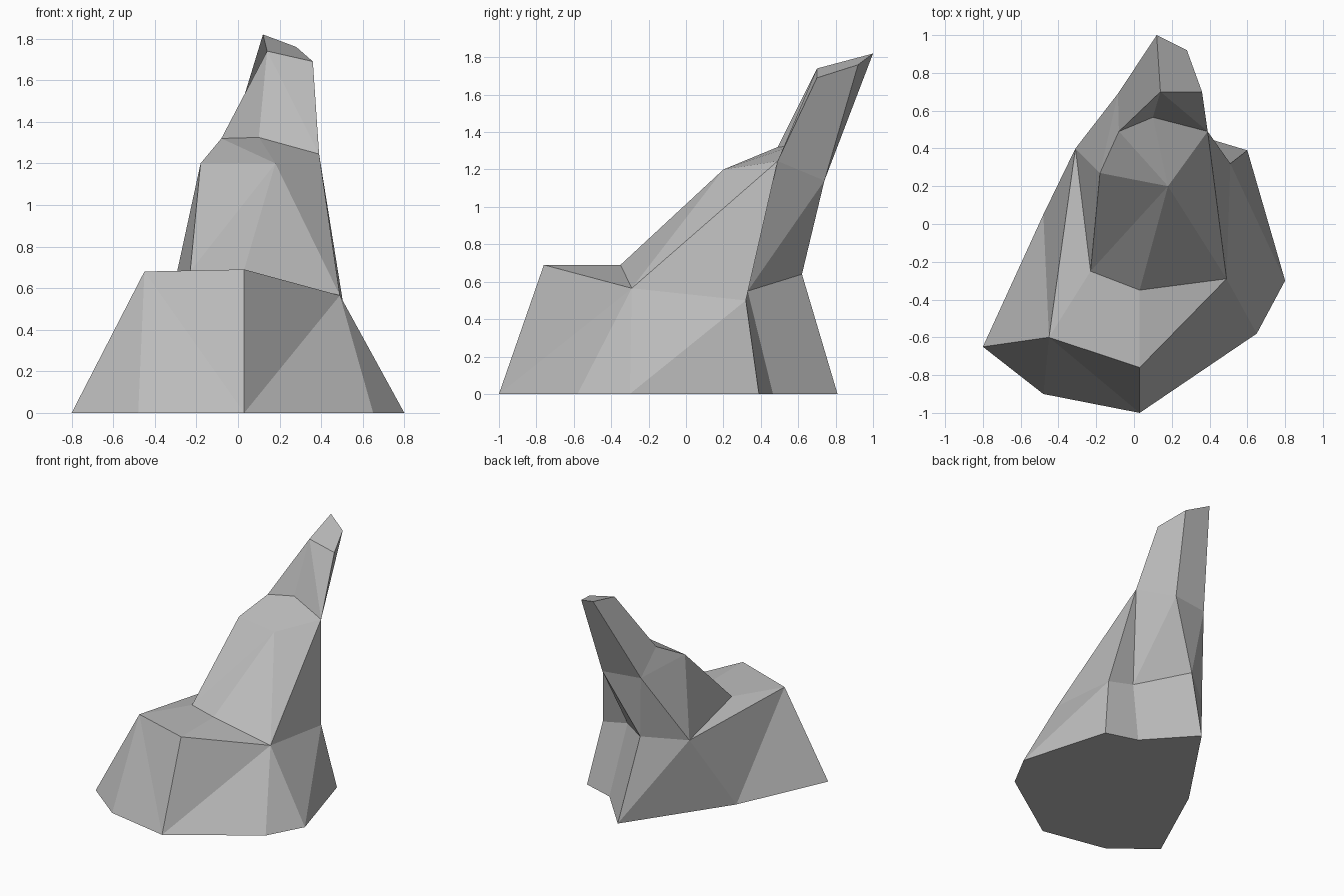
import bpy
import bmesh

# Remove only the default cube
default_cube = bpy.data.objects.get("Cube")
if default_cube:
    bpy.data.objects.remove(default_cube, do_unlink=True)


def make_material(name, colour):
    material = bpy.data.materials.new(name)
    material.use_nodes = True
    material.diffuse_color = colour
    shader = material.node_tree.nodes["Principled BSDF"]
    shader.inputs["Base Color"].default_value = colour
    shader.inputs["Roughness"].default_value = 0.9
    return material


def add_ring(bm, points):
    """Turn points into vertices; vertices passed in are shared with another ring."""
    return [p if isinstance(p, bmesh.types.BMVert) else bm.verts.new(p) for p in points]


def stitch(bm, lower, upper, steps):
    """Close the band between two rings.

    Each step advances the lower ring (L), the upper ring (U) or both (B).
    Steps along shared vertices leave no face.
    """
    low = up = 0
    for step in steps:
        next_low = low + (step in "LB")
        next_up = up + (step in "UB")
        corners = [
            lower[low % len(lower)],
            lower[next_low % len(lower)],
            upper[next_up % len(upper)],
            upper[up % len(upper)],
        ]
        corners = list(dict.fromkeys(corners))
        if len(corners) > 2:
            bm.faces.new(corners)
        low, up = next_low, next_up


bm = bmesh.new()

# Ground outline, running anticlockwise from the front corner
ground = add_ring(bm, [
    (x, y, 0) for x, y in (
        (0.03, -1), (0.65, -0.58), (0.8, -0.3), (0.6, 0.39), (0.35, 0.465),
        (0.035, 0.81), (-0.48, 0.05), (-0.8, -0.65), (-0.48, -0.9))
])

# Shoulder: the rim of the broad lower block
shoulder = add_ring(bm, [
    (0.03, -0.76, 0.69), (0.49, -0.29, 0.565), (0.51, 0.32, 0.5),
    (0.285, 0.33, 0.55), (-0.03, 0.62, 0.64), (-0.31, 0.4, 0.6),
    (-0.45, -0.6, 0.68),
])

# Foot of the spire: set back behind a ledge at the front, shared elsewhere
foot = add_ring(bm, [(0.03, -0.35, 0.69), *shoulder[1:-1], (-0.23, -0.25, 0.68)])

# Waist: where the steep spire front breaks back
waist = add_ring(bm, [
    (0.18, 0.2, 1.2), (0.39, 0.49, 1.245), (0.22, 0.74, 1.14),
    (-0.085, 0.69, 1.146), (-0.18, 0.27, 1.2),
])

# Collar: the sloping step below the tip, shared at the back
collar = add_ring(bm, [(0.1, 0.565, 1.325), *waist[1:-1], (-0.08, 0.49, 1.32)])

# Tip: the small slanted top
tip = add_ring(bm, [
    (0.14, 0.7, 1.74), (0.36, 0.7, 1.69), (0.28, 0.92, 1.76), (0.12, 1, 1.82),
])

# Facets between the rings, then the two caps
stitch(bm, ground, shoulder, "ULLULBBULULLLU")
stitch(bm, shoulder, foot, "BBBBBBB")
stitch(bm, foot, waist, "LULLULULULUL")
stitch(bm, waist, collar, "BBBBLU")
stitch(bm, collar, tip, "LUBBBL")
bm.faces.new(reversed(ground))
bm.faces.new(tip)
bmesh.ops.recalc_face_normals(bm, faces=bm.faces)

# Flat-shaded rock object
mesh = bpy.data.meshes.new("leaning_rock")
bm.to_mesh(mesh)
bm.free()
mesh.materials.append(make_material("stone grey", (0.5, 0.5, 0.5, 1)))
rock = bpy.data.objects.new("leaning_rock", mesh)
bpy.context.collection.objects.link(rock)
